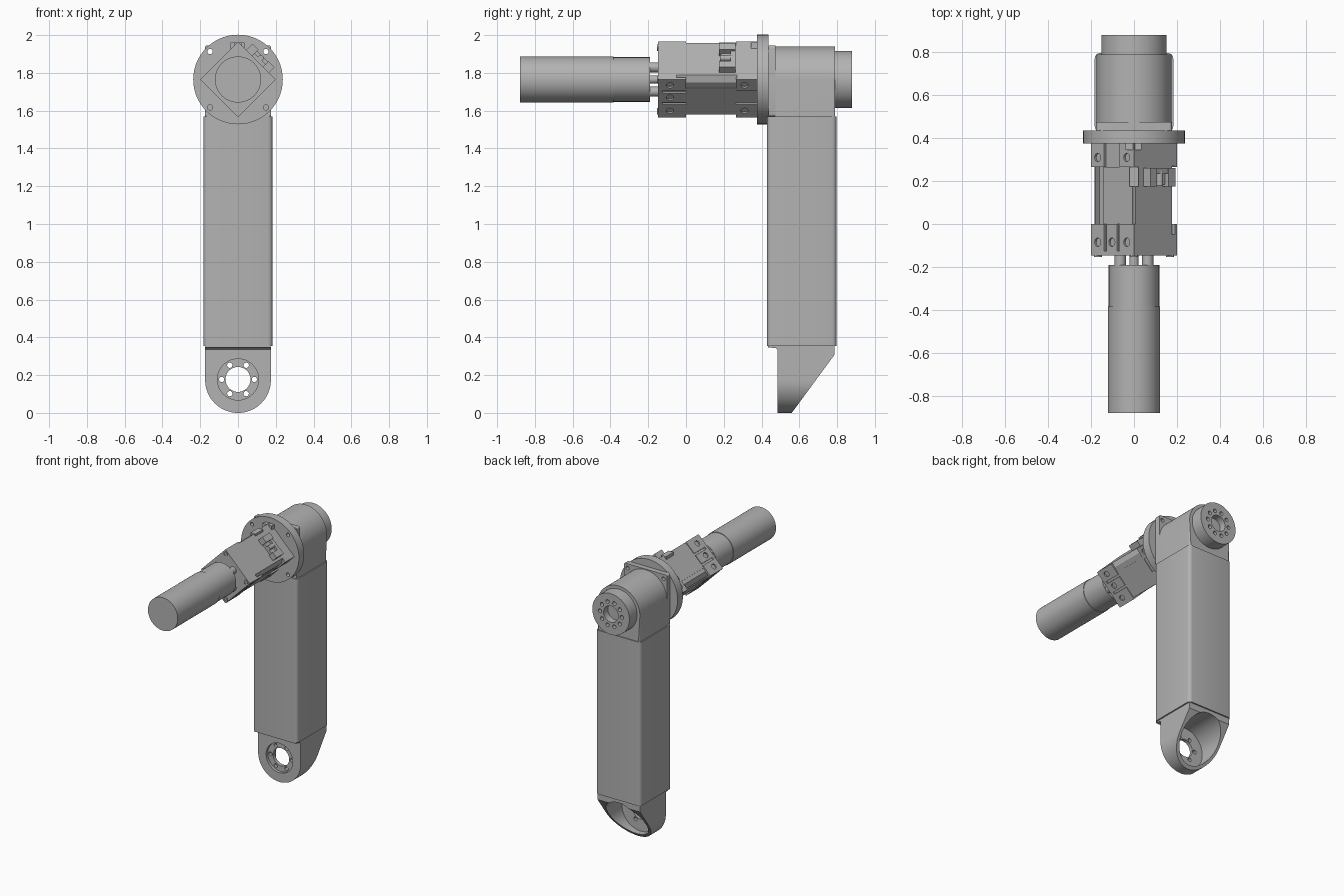
import bpy, bmesh, math
from mathutils import Matrix, Vector

old = bpy.data.objects.get("Cube")
if old:
    bpy.data.objects.remove(old, do_unlink=True)

AXIS_Z = 1.765   # height of the drive axis
FOOT_Z = 0.177   # height of the foot bore axis

grey = bpy.data.materials.new("mid_grey")
grey.use_nodes = True
grey.diffuse_color = (0.45, 0.45, 0.45, 1)
grey.node_tree.nodes["Principled BSDF"].inputs["Base Color"].default_value = (0.45, 0.45, 0.45, 1)
parts = []


def finish(name, bm, matrix=None):
    if matrix:
        bm.transform(matrix)
    bmesh.ops.recalc_face_normals(bm, faces=bm.faces)
    mesh = bpy.data.meshes.new(name)
    bm.to_mesh(mesh)
    bm.free()
    mesh.materials.append(grey)
    obj = bpy.data.objects.new(name, mesh)
    bpy.context.collection.objects.link(obj)
    parts.append(obj)
    return obj


def prism(name, pts, a, b, axis="Y", matrix=None, bevel=None):
    """Extrude a profile from a to b; bevel = (edge test, width)."""
    place = {"X": lambda p, d: (d, p[0], p[1]),
             "Y": lambda p, d: (p[0], d, p[1]),
             "Z": lambda p, d: (p[0], p[1], d)}[axis]
    bm = bmesh.new()
    lo = [bm.verts.new(place(p, a)) for p in pts]
    hi = [bm.verts.new(place(p, b)) for p in pts]
    bm.faces.new(lo)
    bm.faces.new(hi)
    for i in range(len(pts)):
        j = (i + 1) % len(pts)
        bm.faces.new((lo[i], lo[j], hi[j], hi[i]))
    if bevel:
        test, width = bevel
        edges = [e for e in bm.edges if test(e.verts[0].co, e.verts[1].co)]
        bmesh.ops.bevel(bm, geom=edges, offset=width, segments=4, profile=0.5, affect="EDGES")
    return finish(name, bm, matrix)


def circle(x, z, r, n=48, start=0, sweep=2 * math.pi):
    full = sweep > 6.28
    count = n if full else n + 1
    return [(x + r * math.cos(start + sweep * i / n), z + r * math.sin(start + sweep * i / n))
            for i in range(count)]


def cyl(name, x, z, r, a, b, n=48, axis="Y", matrix=None, bevel=None):
    return prism(name, circle(x, z, r, n), a, b, axis, matrix, bevel)


def rect(x0, x1, z0, z1):
    return [(x0, z0), (x1, z0), (x1, z1), (x0, z1)]


def cut(obj, cutters):
    """Subtract the cutters, bake the result and remove them."""
    for c in cutters:
        c.hide_render = True
        m = obj.modifiers.new("cut", "BOOLEAN")
        m.operation, m.solver, m.object = "DIFFERENCE", "EXACT", c
    bpy.context.view_layer.update()
    graph = bpy.context.evaluated_depsgraph_get()
    mesh = bpy.data.meshes.new_from_object(obj.evaluated_get(graph))
    obj.modifiers.clear()
    obj.data = mesh
    for c in cutters:
        parts.remove(c)
        bpy.data.objects.remove(c, do_unlink=True)


def ring_holes(count, radius, r, z, a, b, phase=0.0):
    return [cyl("hole", radius * math.cos(phase + i * 2 * math.pi / count),
                z + radius * math.sin(phase + i * 2 * math.pi / count), r, a, b, 16)
            for i in range(count)]


# Motor
cyl("motor_body", 0, AXIS_Z, 0.122, -0.88, -0.385, 64)
cyl("motor_front", 0, AXIS_Z, 0.118, -0.385, -0.19, 64)
cyl("motor_shaft", 0, AXIS_Z, 0.022, -0.2, -0.13, 24)
for sx in (-1, 1):
    for sz in (-1, 1):
        cyl("motor_standoff", sx * 0.064, AXIS_Z + sz * 0.064, 0.026, -0.2, -0.13, 24)

# Gearbox: a square block standing on its corner
def turned(deg):
    return Matrix.Translation((0, 0, AXIS_Z)) @ Matrix.Rotation(math.radians(deg), 4, "Y")

C, S = 0.131, 0.1414   # recessed and full half widths
K = 0.098              # start of the side chamfers
block = [(-C, -K), (-K, -C), (C, -C), (C, K + 0.01), (K + 0.01, S), (-C, S)]
prism("gearbox_body", block, -0.14, 0.38, matrix=turned(45))
square = rect(-C, C, -C, S)
prism("gearbox_front_end", square, -0.145, -0.05, matrix=turned(45))
prism("gearbox_rear_end", square, 0.27, 0.38, matrix=turned(45))
prism("gearbox_front_rim", rect(-S, S, -S, S), -0.148, -0.125, matrix=turned(45))

# Mounting pads on three gearbox faces
front_pads = [(-S, -0.055), (-0.04, 0.03), (0.045, S)]
rear_pads = [(-S, -0.055), (0.045, S)]
for deg in (135, 225, 315):
    m = turned(deg)
    for pads, y0, y1, hole_y in ((front_pads, -0.14, 0.0, -0.085), (rear_pads, 0.265, 0.38, 0.31)):
        for t0, t1 in pads:
            pad = prism("mounting_pad", rect(t0, t1, y0, y1), C - 0.003, S, "Z", m)
            hole = cyl("hole", (t0 + t1) / 2, hole_y, 0.02, C - 0.02, S + 0.02, 16, "Z", m)
            cut(pad, [hole])
    prism("face_plate", rect(-0.07, 0.125, 0.0, 0.265), C - 0.003, C + 0.005, "Z", m)

# Corner screws on the gearbox front
for dx, dz in ((1, 0), (-1, 0), (0, 1), (0, -1)):
    head = cyl("corner_screw", dx * 0.168, AXIS_Z + dz * 0.168, 0.018, -0.154, -0.14, 20)
    cut(head, [cyl("socket", dx * 0.168, AXIS_Z + dz * 0.168, 0.01, -0.16, -0.148, 6)])

# Clamp on the upper gearbox face
m = turned(45)
prism("clamp_base", rect(-0.08, 0.09, 0.185, 0.262), S - 0.005, 0.16, "Z", m)
prism("clamp_inner_jaw", rect(-0.08, -0.035, 0.175, 0.262), S - 0.005, 0.188, "Z", m)
prism("clamp_outer_jaw", rect(0.045, 0.09, 0.175, 0.262), S - 0.005, 0.182, "Z", m)
prism("clamp_bridge", rect(-0.04, 0.05, 0.235, 0.262), S - 0.005, 0.178, "Z", m)
cyl("clamp_pin", 0.005, 0.165, 0.016, 0.18, 0.25, 20, "Y", m)
prism("top_key", rect(-0.02, 0.02, AXIS_Z + 0.16, AXIS_Z + 0.196), 0.175, 0.265)
prism("top_stop", rect(-0.04, 0.035, AXIS_Z + 0.15, AXIS_Z + 0.195), 0.345, 0.38)

# Round flange and square plate with corner holes
flange = cyl("round_flange", 0, AXIS_Z, 0.237, 0.375, 0.437, 96)
cut(flange, ring_holes(4, 0.209, 0.014, AXIS_Z, 0.3, 0.5, math.pi / 4))
plate = prism("square_plate", rect(-0.176, 0.176, 1.57, AXIS_Z + 0.18), 0.436, 0.475,
              bevel=(lambda p, q: p.x == q.x and p.z == q.z, 0.012))
cut(plate, ring_holes(4, 0.209, 0.014, AXIS_Z, 0.4, 0.6, math.pi / 4))

# Elbow housing with a rounded top
arch = circle(0, AXIS_Z, 0.175, 40, 0, math.pi) + [(-0.175, 1.565), (0.175, 1.565)]
prism("elbow_housing", arch, 0.47, 0.79,
      bevel=(lambda p, q: p.y > 0.7 and q.y > 0.7 and max(p.z, q.z) > 1.6, 0.012))

# Output hub with centre bore and bolt ring
hub = cyl("output_hub", 0, AXIS_Z, 0.152, 0.78, 0.88, 64,
          bevel=(lambda p, q: p.y > 0.87 and q.y > 0.87, 0.006))
cut(hub, [cyl("bore", 0, AXIS_Z, 0.06, 0.83, 0.9, 40)]
    + ring_holes(10, 0.09, 0.014, AXIS_Z, 0.85, 0.9))

# Long square arm with rounded corners
prism("arm_tube", rect(-0.183, 0.183, 0.43, 0.797), 0.355, 1.57, "Z",
      bevel=(lambda p, q: p.x == q.x and p.y == q.y, 0.025))

# Foot: rounded bracket, cut on a slope and hollowed from the back
prism("foot_lip", [(0.435, 0.357), (0.435, 0.347), (0.475, 0.343), (0.487, 0.333),
                   (0.787, 0.333), (0.787, 0.357)], -0.173, 0.173, "X")
arch = circle(0, 0.174, 0.174, 48, math.pi, math.pi) + [(0.174, 0.35), (-0.174, 0.35)]
foot = prism("foot_bracket", arch, 0.485, 0.787)
slope = prism("slope", [(0.56, 0.0), (0.79, 0.313), (1.0, 0.313), (1.0, -0.2), (0.413, -0.2)],
              -0.4, 0.4, "X")
cut(foot, [slope, cyl("cavity", 0, FOOT_Z, 0.154, 0.53, 0.9, 64),
           cyl("recess", 0, FOOT_Z, 0.109, 0.4, 0.505, 48),
           cyl("bore", 0, FOOT_Z, 0.066, 0.4, 0.6, 40)]
    + ring_holes(6, 0.087, 0.014, FOOT_Z, 0.4, 0.6))

# Smooth shading on the round surfaces
bpy.ops.object.select_all(action="DESELECT")
for obj in parts:
    obj.select_set(True)
bpy.context.view_layer.objects.active = parts[0]
bpy.ops.object.shade_smooth_by_angle(angle=math.radians(30))
